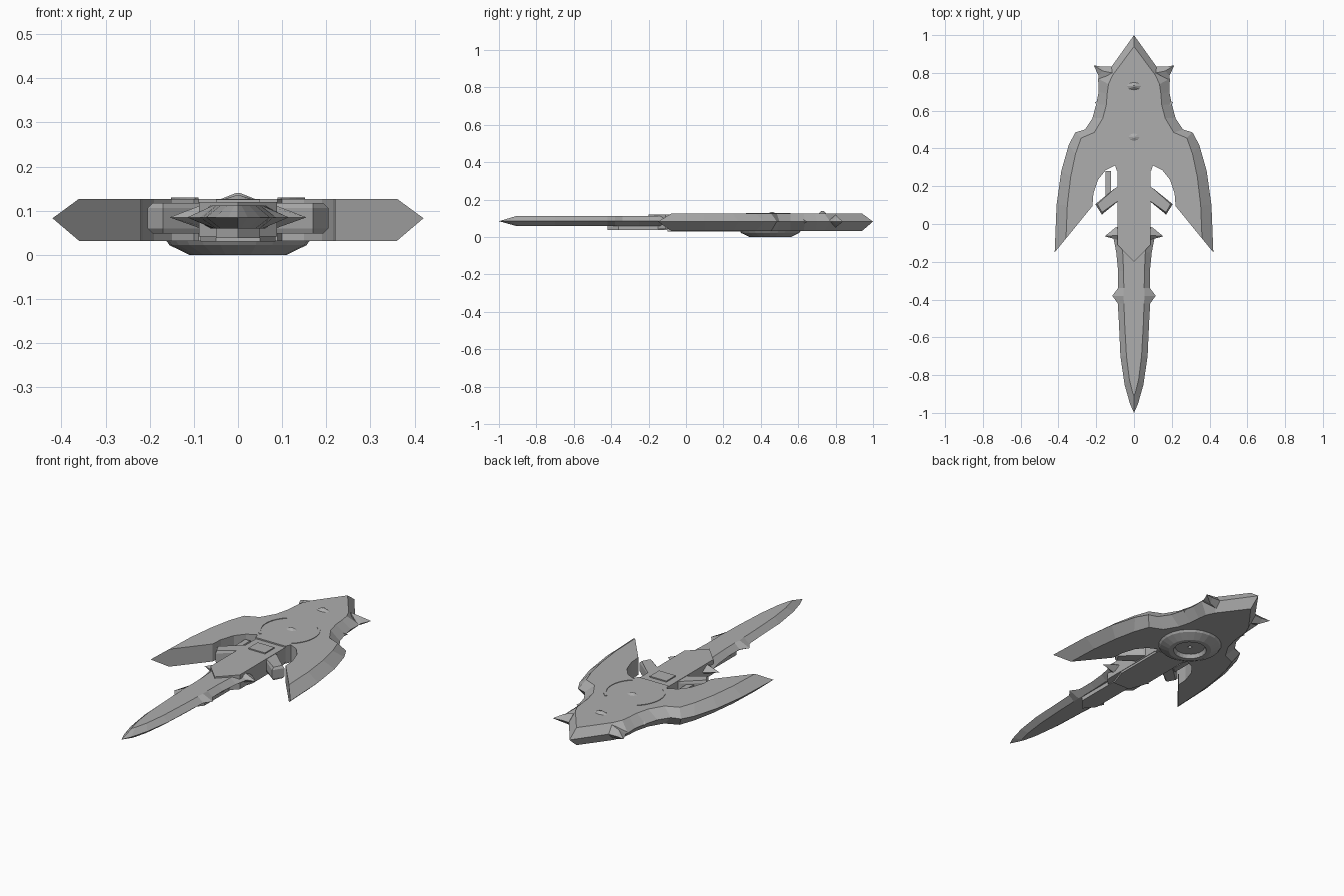
import bpy, bmesh, math

if "Cube" in bpy.data.objects:
    bpy.data.objects.remove(bpy.data.objects["Cube"])

steel = bpy.data.materials.new("steel_grey")
steel.diffuse_color = (0.42, 0.42, 0.42, 1)
steel.use_nodes = True
steel.node_tree.nodes["Principled BSDF"].inputs["Base Color"].default_value = steel.diffuse_color


def finish(name, bm):
    bmesh.ops.recalc_face_normals(bm, faces=bm.faces)
    me = bpy.data.meshes.new(name)
    bm.to_mesh(me)
    bm.free()
    me.materials.append(steel)
    ob = bpy.data.objects.new(name, me)
    bpy.context.collection.objects.link(ob)
    return ob


def loft(name, rings, close=False):
    """Skin matching rings of 3D points; cap the ends or join them up."""
    bm = bmesh.new()
    vs = [[bm.verts.new(p) for p in r] for r in rings]
    n = len(rings[0])
    pairs = list(zip(vs, vs[1:])) + ([(vs[-1], vs[0])] if close else [])
    for a, b in pairs:
        for i in range(n):
            j = (i + 1) % n
            bm.faces.new((a[i], a[j], b[j], b[i]))
    if not close:
        bm.faces.new(vs[0])
        bm.faces.new(vs[-1])
    return finish(name, bm)


def both(half):
    """Complete a right-hand outline with its mirror image."""
    return half + [(-x, y) for x, y in reversed(half) if abs(x) > 1e-6]


def at(pts, z):
    return [(x, y, z) for x, y in pts]


def edged_slab(name, rim, cap, z0, zm, z1):
    """Flat slab whose side is ground to a ridge at height zm."""
    r, c = both(rim), both(cap)
    return loft(name, [at(c, z0), at(r, zm), at(c, z1)])


def prism(name, pts, z0, z1):
    return loft(name, [at(pts, z0), at(pts, z1)])


def circle(r, cy, z, n=24, ry=None):
    return [(r * math.cos(2 * math.pi * i / n),
             cy + (ry or r) * math.sin(2 * math.pi * i / n), z) for i in range(n)]


# Main body with swept wings: ridge outline and flat outline, point for point
inner = [(.22, .095), (.215, .16), (.19, .235), (.15, .285), (.10, .31), (.09, .28), (0, .28)]
rim = [(0, 1), (.125, .825), (.19, .77), (.187, .70), (.2, .635), (.22, .56),
       (.26, .50), (.31, .485), (.345, .42), (.385, .28), (.41, .1), (.42, -.15)]
cap = [(0, .94), (.115, .785), (.135, .74), (.142, .69), (.147, .63), (.165, .56),
       (.21, .485), (.28, .455), (.31, .37), (.335, .25), (.353, .1), (.36, -.077)]
edged_slab("winged_body", rim + inner, cap + inner, .032, .083, .127)

# Pointed stem covering the blade root
prism("stem", both([(.088, .32), (.088, -.11), (0, -.2)]), .042, .12)

# Blade with guard spikes and a pair of small barbs
blade_rim = [(0, .02), (.10, -.02), (.155, -.065), (.108, -.078), (.094, -.15), (.084, -.25),
             (.085, -.34), (.115, -.38), (.086, -.42), (.08, -.52), (.072, -.7),
             (.05, -.85), (.022, -.95), (0, -1)]
blade_cap = [(0, 0), (.07, -.04), (.085, -.06), (.065, -.09), (.06, -.15), (.055, -.25),
             (.054, -.34), (.056, -.38), (.053, -.42), (.05, -.52), (.04, -.7),
             (.025, -.82), (.008, -.89), (0, -.91)]
edged_slab("blade", blade_rim, blade_cap, .06, .085, .112)

# Support rail under the blade root
prism("under_rail", both([(.05, .1), (.05, -.36), (0, -.42)]), .038, .07)
prism("under_plate", both([(.085, .3), (.085, .0), (.05, -.1)]), .03, .05)

# Dished disc under the body
loft("under_disc", [circle(.165, .45, .036), circle(.155, .45, .022), circle(.11, .45, 0),
                    circle(.085, .45, 0), circle(.075, .45, .02), circle(.01, .45, .02),
                    circle(.01, .45, .036)], close=True)

# Small domed studs along the centre line
for name, y, w, h in (("rear_stud", .73, .042, .14), ("middle_stud", .46, .032, .135)):
    loft(name, [circle(w, y, .12, 8, .024), circle(w * .9, y, .127, 8, .02),
                circle(.005, y, h, 8)])
# Low panel over the stem
prism("stem_panel", both([(.05, .24), (.05, .16)]), .115, .126)

for s, side in ((1, "right"), (-1, "left")):
    # Diagonal arm beside the wing cutout, with chamfered edges
    def arm(k):
        p = [(.06, .21), (.10, .19), (.205 - k, .105), (.17, .05 + k), (.06, .14)]
        return [(s * x, y) for x, y in p]
    loft(side + "_arm", [at(arm(.012), .048), at(arm(0), .06),
                         at(arm(0), .106), at(arm(.012), .118)])
    # Horn at the rear corner
    bm = bmesh.new()
    base = [(.115, .80, .05), (.19, .76, .083), (.115, .80, .12), (.12, .835, .083)]
    b = [bm.verts.new((s * x, y, z)) for x, y, z in base]
    mid = [bm.verts.new((s * x, y, z)) for x, y, z in
           [(.165, .81, .06), (.188, .785, .083), (.165, .81, .108), (.168, .833, .083)]]
    tip = bm.verts.new((s * .213, .84, .083))
    bm.faces.new(b)
    for i in range(4):
        j = (i + 1) % 4
        bm.faces.new((b[i], b[j], mid[j], mid[i]))
        bm.faces.new((mid[i], mid[j], tip))
    finish(side + "_horn", bm)
    # Small side thorn
    loft(side + "_thorn", [[(s * .185, .625, .07), (s * .185, .655, .083), (s * .185, .625, .096)],
                           [(s * .207, .642, .082), (s * .207, .645, .083), (s * .207, .642, .084)]])
    # Thin curved rib around the middle stud
    angles = [math.radians(-50 + 10 * i) for i in range(11)]
    arc = [(s * .152 * math.cos(a), .44 + .155 * math.sin(a)) for a in angles]
    arc += [(s * .14 * math.cos(a), .44 + .143 * math.sin(a)) for a in reversed(angles)]
    prism(side + "_rib", arc, .12, .13)

# Post in the left cutout
prism("left_post", [(-.152, .28), (-.122, .28), (-.122, .13), (-.152, .13)], .06, .10)
